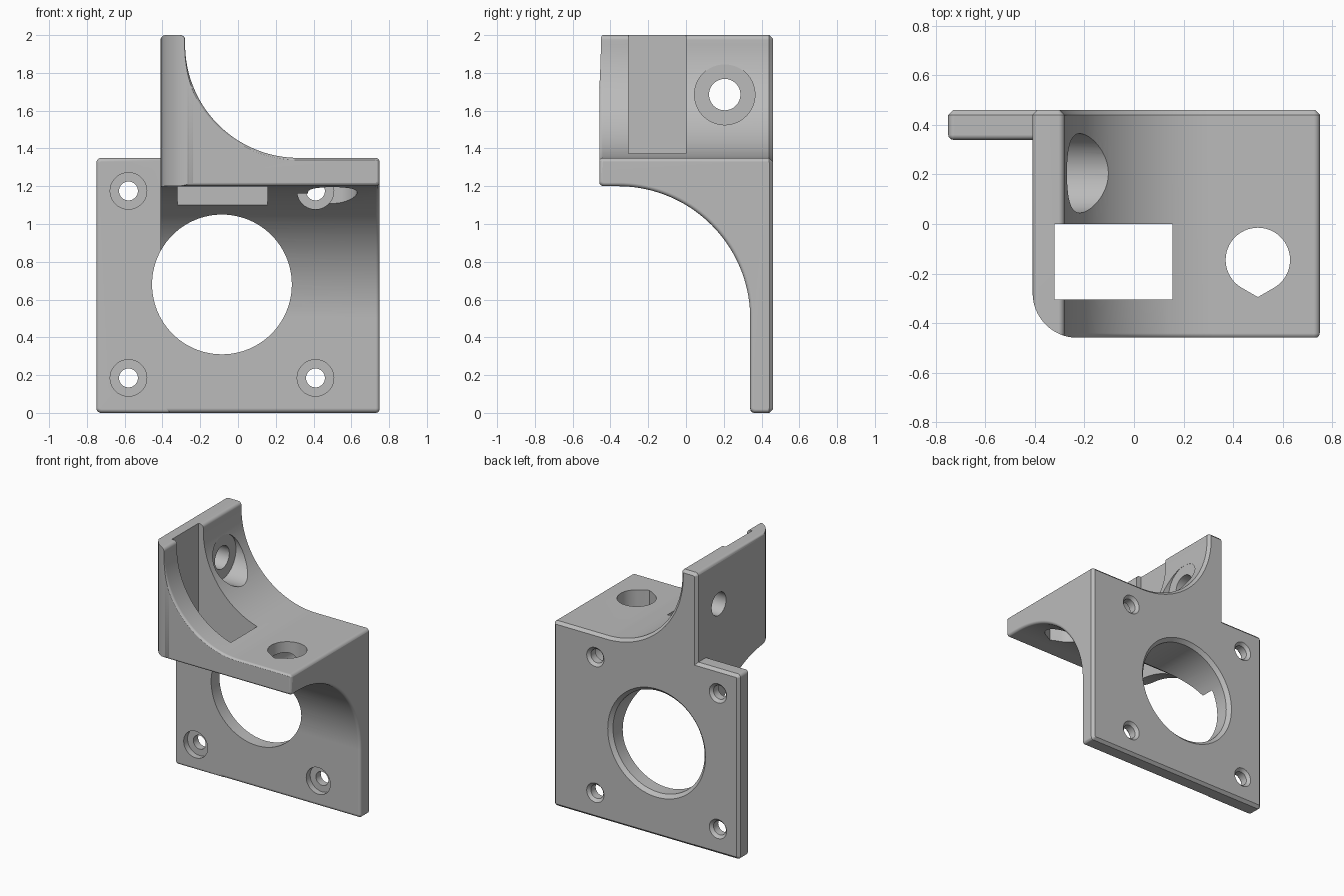
import bpy, bmesh, math
from mathutils import Vector

cube = bpy.data.objects.get("Cube")
if cube:
    bpy.data.objects.remove(cube, do_unlink=True)

grey = bpy.data.materials.new("plain_grey")
grey.use_nodes = True
COLOUR = (0.5, 0.5, 0.5, 1)
grey.diffuse_color = COLOUR
grey.node_tree.nodes["Principled BSDF"].inputs["Base Color"].default_value = COLOUR


def rounded(corners):
    """Outline from (u, v, radius) right-angle corners."""
    out = []
    for i, (u, v, r) in enumerate(corners):
        p = Vector((u, v))
        if r == 0:
            out.append(p)
            continue
        d1 = (Vector(corners[i - 1][:2]) - p).normalized()
        d2 = (Vector(corners[(i + 1) % len(corners)][:2]) - p).normalized()
        centre = p + (d1 + d2) * r
        n = 36 if r > 0.1 else 5
        for k in range(n + 1):
            t = math.pi / 2 * k / n
            out.append(centre - (d2 * math.cos(t) + d1 * math.sin(t)) * r)
    return out


def place(axis, u, v, t):
    return {"x": (t, u, v), "y": (u, t, v), "z": (u, v, t)}[axis]


def loft(name, axis, loops, start_round=0, end_round=0, size=0.02):
    """Solid through (outline, position) loops, with optional bevelled caps."""
    bm = bmesh.new()
    rings = [[bm.verts.new(place(axis, p[0], p[1], t)) for p in pts] for pts, t in loops]
    n = len(rings[0])
    caps = [bm.faces.new(rings[0]), bm.faces.new(rings[-1])]
    for a, b in zip(rings, rings[1:]):
        for i in range(n):
            j = (i + 1) % n
            bm.faces.new((a[i], a[j], b[j], b[i]))
    bmesh.ops.recalc_face_normals(bm, faces=bm.faces[:])
    edge_sets = [list(c.edges) for c in caps]
    for edges, segments in zip(edge_sets, (start_round, end_round)):
        if segments:
            bmesh.ops.bevel(bm, geom=edges, offset=size, offset_type='OFFSET',
                            segments=segments, profile=0.5, affect='EDGES',
                            clamp_overlap=False)
    bmesh.ops.recalc_face_normals(bm, faces=bm.faces[:])
    mesh = bpy.data.meshes.new(name)
    bm.to_mesh(mesh)
    bm.free()
    mesh.materials.append(grey)
    ob = bpy.data.objects.new(name, mesh)
    bpy.context.collection.objects.link(ob)
    return ob


def prism(name, axis, pts, a, b, *rounds):
    return loft(name, axis, [(pts, a), (pts, b)], *rounds)


def lathe(name, axis, u, v, profile, n=64):
    """Round cutter from (radius, position) steps."""
    def ring(r):
        return [(u + r * math.cos(math.tau * i / n), v + r * math.sin(math.tau * i / n))
                for i in range(n)]
    return loft(name, axis, [(ring(r), t) for r, t in profile])


def combine(ob, other, operation):
    other.hide_render = True
    mod = ob.modifiers.new("cut", 'BOOLEAN')
    mod.operation = operation
    mod.solver = 'EXACT'
    mod.object = other
    bpy.context.view_layer.objects.active = ob
    bpy.ops.object.modifier_apply(modifier=mod.name)


R = 0.025

# Body: front outline, trimmed by the side outline and the rounded corner in plan
front = rounded([(-0.41, -0.001, 0), (0.751, -0.001, R), (0.751, 1.35, R),
                 (-0.28, 1.35, 0.6), (-0.28, 2, R), (-0.41, 2, R)])
side = rounded([(-0.46, 1.2, R), (-0.46, 2.2, 0), (0.6, 2.2, 0),
                (0.6, 0, 0), (0.34, 0, R), (0.34, 1.2, 0.7)])
plan = rounded([(-0.409, -0.459, 0.18), (1, -0.459, 0), (1, 1, 0), (-0.409, 1, 0)])
body = prism("bracket_body", "y", front, -0.461, 0.46, 3, 1)
trims = [prism("side_trim", "x", side, -1, 0.75, 0, 3),
         prism("plan_trim", "z", plan, -0.5, 2.5)]
for t in trims:
    combine(body, t, 'INTERSECT')

# Flange: the part of the mounting plate beside the body
flange_outline = rounded([(-0.75, 0, R), (-0.36, 0, 0), (-0.36, 1.35, 0), (-0.75, 1.35, R)])
flange = prism("mounting_flange", "y", flange_outline, 0.34, 0.46, 3, 1)

# Large round opening, chamfered at the back
opening = lathe("opening_cutter", "y", -0.085, 0.68,
                [(0.37, -0.6), (0.37, 0.435), (0.405, 0.47)], 96)

# Four counterbored screw holes
screw_profile = [(0.097, -0.13), (0.097, 0.385), (0.05, 0.385), (0.05, 0.44), (0.08, 0.47)]
screws = {(sx, sz): lathe("screw_cutter", "y", -0.085 + sx * 0.495, 0.68 + sz * 0.495,
                          screw_profile, 40)
          for sx in (-1, 1) for sz in (-1, 1)}

# Wall hole with a wide counterbore
wall_hole = lathe("wall_hole_cutter", "x", 0.205, 1.685,
                  [(0.083, -0.6), (0.083, -0.272), (0.16, -0.272), (0.16, 0.5)])

# Drop-shaped hole in the shelf
angles = [math.radians(-60 + 300 * i / 48) for i in range(49)]
drop = [(0.5 + 0.13 * math.cos(a), -0.145 + 0.13 * math.sin(a)) for a in angles]
drop.append((0.5, -0.295))
shelf_hole = prism("shelf_hole_cutter", "z", drop, 0.9, 1.6)

# Rectangular slot through the shelf, recessed into the wall
slot = prism("slot_cutter", "z", [(-0.32, -0.305), (0.155, -0.305), (0.155, 0), (-0.32, 0)],
             0.9, 2.2)

for cutter in [opening, screws[1, -1], screws[1, 1], wall_hole, shelf_hole, slot]:
    combine(body, cutter, 'DIFFERENCE')
for cutter in [opening, screws[-1, -1], screws[-1, 1]]:
    combine(flange, cutter, 'DIFFERENCE')

for helper in trims + [opening, wall_hole, shelf_hole, slot] + list(screws.values()):
    bpy.data.objects.remove(helper, do_unlink=True)

# Smooth the curved faces and keep the flats flat
for ob in (body, flange):
    bpy.ops.object.select_all(action='DESELECT')
    ob.select_set(True)
    bpy.context.view_layer.objects.active = ob
    bpy.ops.object.shade_smooth_by_angle(angle=math.radians(32))
    normals = ob.modifiers.new("flat_normals", 'WEIGHTED_NORMAL')
    normals.keep_sharp = True
